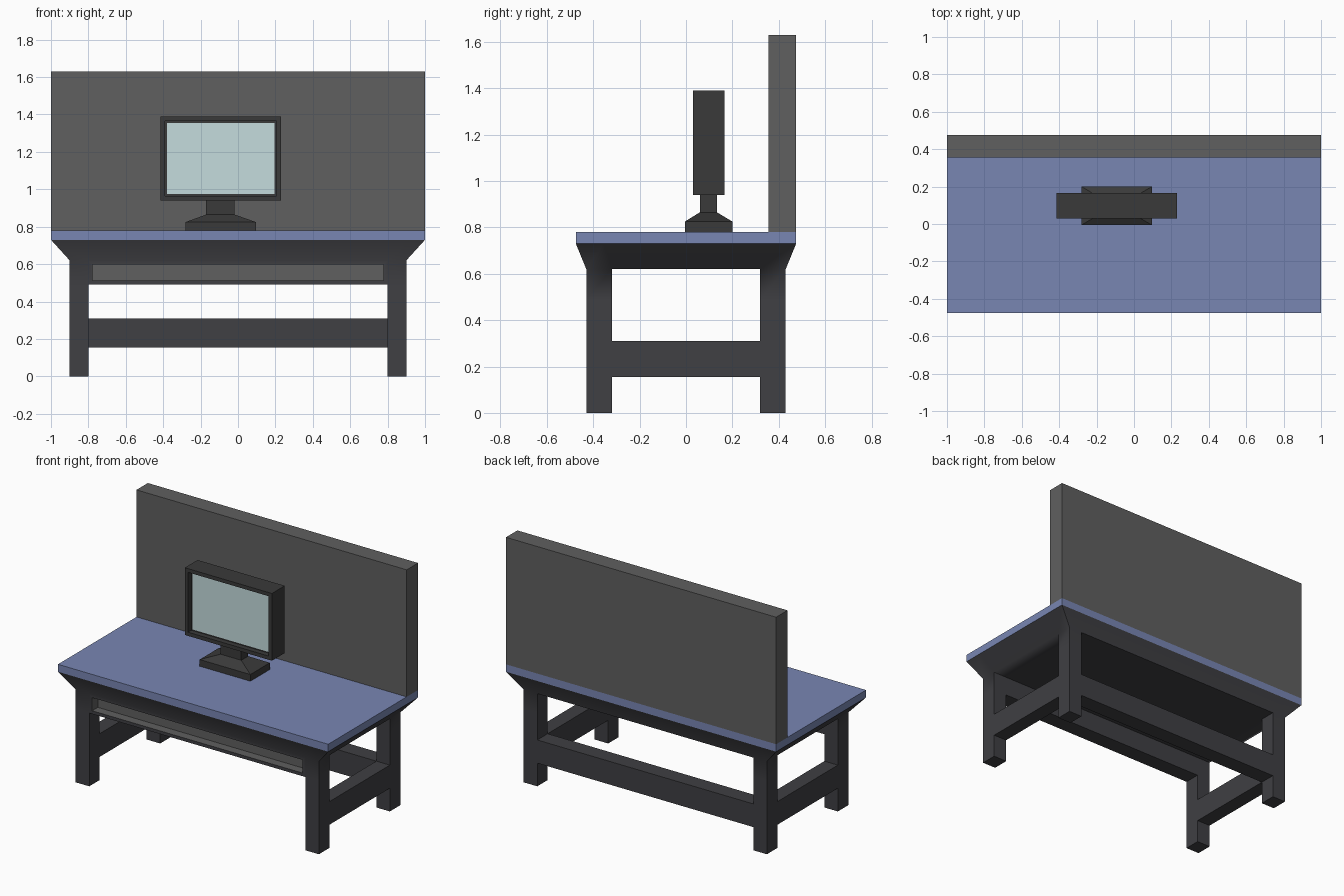
import bpy, bmesh, math

if "Cube" in bpy.data.objects:
    bpy.data.objects.remove(bpy.data.objects["Cube"])


def material(name, rgb):
    m = bpy.data.materials.new(name)
    m.diffuse_color = (*rgb, 1)
    m.use_nodes = True
    m.node_tree.nodes["Principled BSDF"].inputs["Base Color"].default_value = m.diffuse_color
    return m


DARK = material("dark_frame", (0.05, 0.05, 0.056))
GREY = material("grey_panel", (0.115, 0.115, 0.115))
BLUE = material("blue_top", (0.19, 0.24, 0.45))
BLACK = material("black_plastic", (0.042, 0.042, 0.042))
GLASS = material("pale_screen", (0.56, 0.72, 0.73))


def finish(bm, name, *mats, smooth=None):
    bmesh.ops.recalc_face_normals(bm, faces=bm.faces)
    me = bpy.data.meshes.new(name)
    bm.to_mesh(me)
    bm.free()
    ob = bpy.data.objects.new(name, me)
    bpy.context.collection.objects.link(ob)
    for m in mats:
        me.materials.append(m)
    if smooth:
        bpy.ops.object.select_all(action='DESELECT')
        ob.select_set(True)
        bpy.context.view_layer.objects.active = ob
        bpy.ops.object.shade_smooth_by_angle(angle=math.radians(smooth))
    return ob


def loft(rings):
    """Stack of rectangles (x0, x1, y0, y1, z), capped at both ends."""
    bm = bmesh.new()
    loops = [[bm.verts.new((x, y, z)) for x, y in
              ((x0, y0), (x1, y0), (x1, y1), (x0, y1))]
             for x0, x1, y0, y1, z in rings]
    bm.faces.new(loops[0][::-1])
    bm.faces.new(loops[-1])
    for a, b in zip(loops, loops[1:]):
        for i in range(4):
            j = (i + 1) % 4
            bm.faces.new((a[i], a[j], b[j], b[i]))
    bm.normal_update()
    return bm


def box(x0, x1, y0, y1, z0, z1):
    return loft([(x0, x1, y0, y1, z0), (x0, x1, y0, y1, z1)])


def recess(bm, face, margin, depth):
    """Sink a bordered pocket into a face; returns the pocket faces."""
    bmesh.ops.inset_individual(bm, faces=[face], thickness=margin)
    bm.normal_update()
    walls = bmesh.ops.inset_individual(bm, faces=[face], thickness=0, depth=-depth)
    return [face] + walls["faces"]


# Desk frame: legs, rails and flared apron from filled cells of a grid
XS = (-0.9, -0.8, 0.8, 0.9)
YS = (-0.43, -0.32, 0.32, 0.43)
ZS = (0, 0.155, 0.31, 0.49, 0.62, 0.73)


def filled(i, j, k):
    if not (0 <= i < 3 and 0 <= j < 3 and 0 <= k < 5):
        return False
    if k == 4 or (i != 1 and j != 1):          # apron, legs
        return True
    if k == 1:                                 # side and back stretchers
        return (i != 1) or j == 2
    return k == 3 and i == 1 and j == 0        # front drawer rail


bm = bmesh.new()
cache = {}


def corner(i, j, k):
    if (i, j, k) not in cache:
        fx, fy = (1 / 0.9, 0.475 / 0.43) if k == 5 else (1, 1)
        cache[i, j, k] = bm.verts.new((XS[i] * fx, YS[j] * fy, ZS[k]))
    return cache[i, j, k]


front_rail = None
for i in range(3):
    for j in range(3):
        for k in range(5):
            if not filled(i, j, k):
                continue
            for axis in range(3):
                for side in (0, 1):
                    n = [i, j, k]
                    n[axis] += 2 * side - 1
                    if filled(*n):
                        continue
                    quad = []
                    for a, b in ((0, 0), (1, 0), (1, 1), (0, 1)):
                        c = [i, j, k]
                        c[axis] += side
                        c[(axis + 1) % 3] += a
                        c[(axis + 2) % 3] += b
                        quad.append(corner(*c))
                    f = bm.faces.new(quad if side else quad[::-1])
                    if (i, j, k, axis, side) == (1, 0, 3, 1, 0):
                        front_rail = f
bm.normal_update()
for f in recess(bm, front_rail, 0.03, 0.06):
    f.material_index = 1
finish(bm, "desk_frame", DARK, GREY, smooth=50)

# Tabletop and back panel
finish(box(-1, 1, -0.475, 0.475, 0.73, 0.78), "tabletop", BLUE)
finish(box(-1, 1, 0.355, 0.475, 0.78, 1.63), "back_panel", GREY)

# Monitor stand: base slab, sloped shoulder, neck
base, neck = (-0.28, 0.095, -0.005, 0.2), (-0.17, -0.018, 0.06, 0.133)
finish(loft([(*base, 0.78), (*base, 0.825), (*neck, 0.865), (*neck, 0.94)]),
       "monitor_stand", BLACK)

# Monitor housing with sunken screen
bm = box(-0.415, 0.23, 0.03, 0.165, 0.94, 1.39)
bm.faces.ensure_lookup_table()
recess(bm, min(bm.faces, key=lambda f: f.normal.y), 0.035, 0.035)
finish(bm, "monitor_housing", BLACK)
finish(box(-0.38, 0.195, 0.06, 0.066, 0.975, 1.355), "screen", GLASS)
